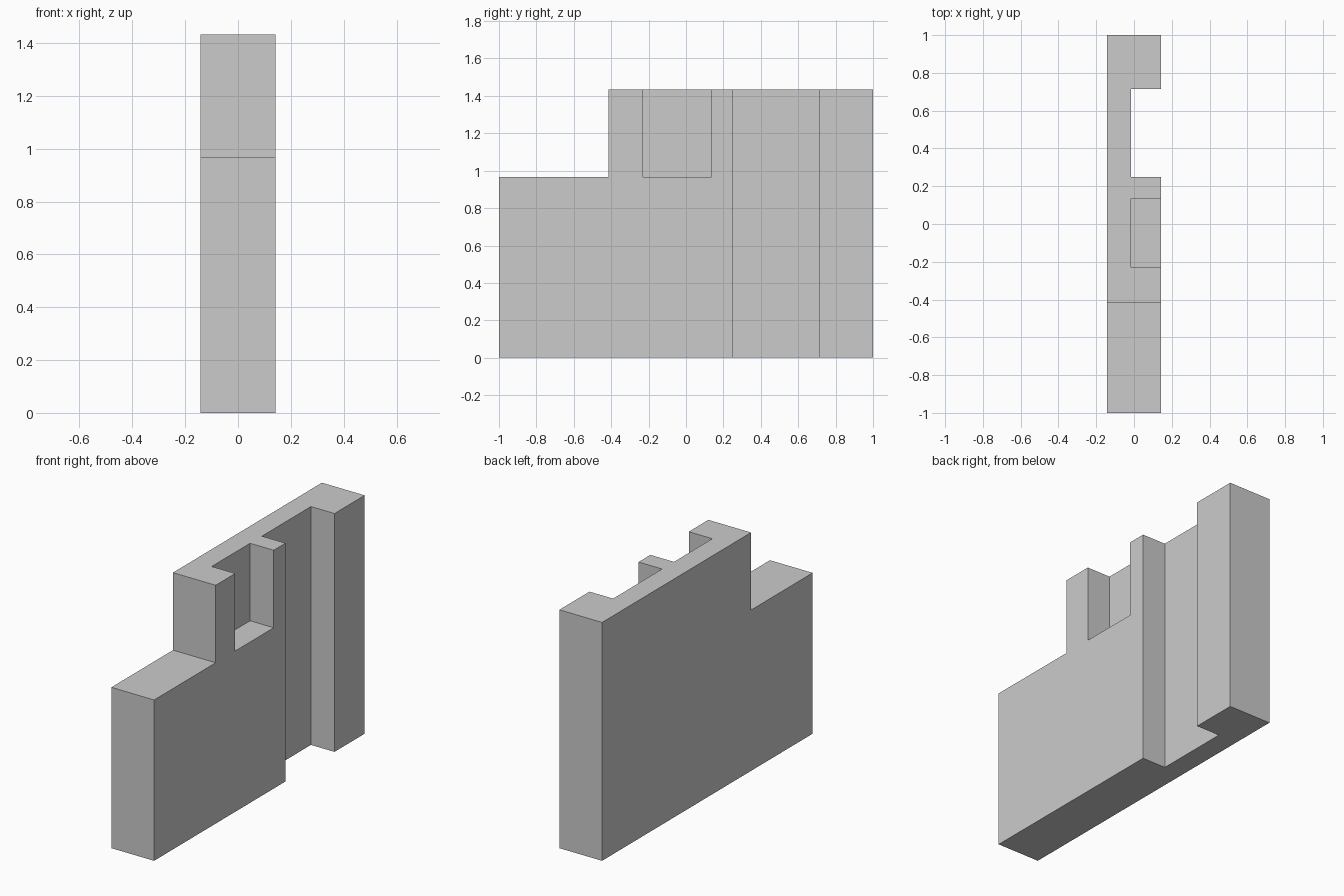
import bpy, bmesh

if "Cube" in bpy.data.objects:
    bpy.data.objects.remove(bpy.data.objects["Cube"])

HALF_W = 0.142      # half thickness in x
STEP_X = -0.015     # depth reached by the recesses
TOP, LEDGE = 1.433, 0.967


def prism(name, profile, x0, x1):
    """Extrude a (y, z) profile from x0 to x1."""
    bm = bmesh.new()
    face = bm.faces.new([bm.verts.new((x0, y, z)) for y, z in profile])
    ext = bmesh.ops.extrude_face_region(bm, geom=[face])
    moved = [v for v in ext["geom"] if isinstance(v, bmesh.types.BMVert)]
    bmesh.ops.translate(bm, verts=moved, vec=(x1 - x0, 0, 0))
    bmesh.ops.recalc_face_normals(bm, faces=bm.faces)
    mesh = bpy.data.meshes.new(name)
    bm.to_mesh(mesh)
    bm.free()
    obj = bpy.data.objects.new(name, mesh)
    bpy.context.collection.objects.link(obj)
    return obj


def cut_recess(target, name, y0, y1, z0):
    """Cut a recess, open at the top and on the +x side."""
    z1 = TOP + 0.1
    cutter = prism(name, [(y0, z0), (y1, z0), (y1, z1), (y0, z1)],
                   STEP_X, HALF_W + 0.1)
    cutter.hide_render = True
    mod = target.modifiers.new(name, "BOOLEAN")
    mod.operation = "DIFFERENCE"
    mod.solver = "EXACT"
    mod.object = cutter
    bpy.context.view_layer.objects.active = target
    bpy.ops.object.modifier_apply(modifier=name)
    bpy.data.objects.remove(cutter)


# Stepped wall slab
wall = prism("stepped_wall",
             [(-1, 0), (1, 0), (1, TOP), (-0.415, TOP), (-0.415, LEDGE), (-1, LEDGE)],
             -HALF_W, HALF_W)

# Full-height doorway channel and the window pocket above the ledge
cut_recess(wall, "door_channel", 0.248, 0.714, -0.1)
cut_recess(wall, "window_pocket", -0.229, 0.136, LEDGE)
